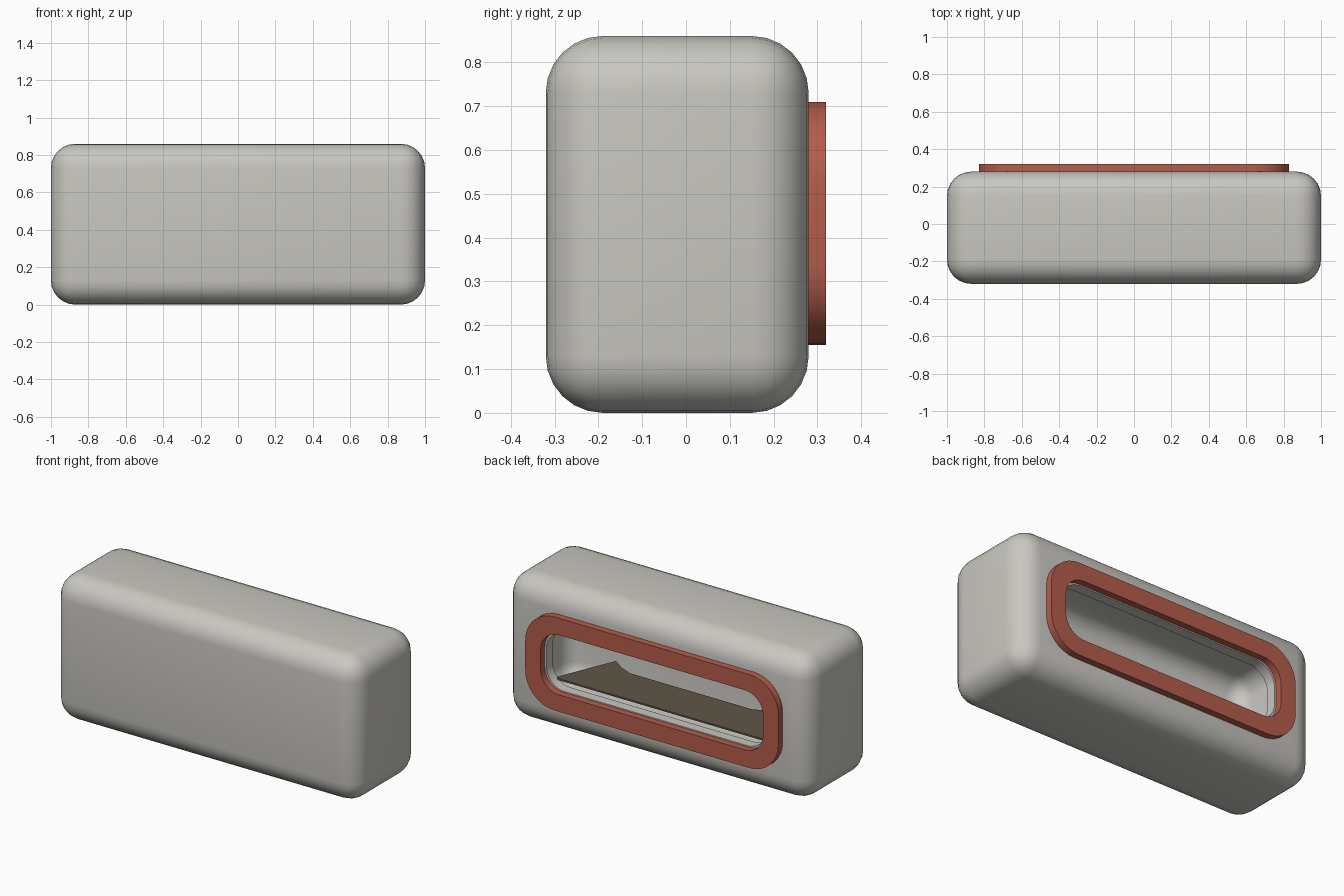
import bpy, bmesh, math
from mathutils import Vector

old = bpy.data.objects.get("Cube")
if old:
    bpy.data.objects.remove(old, do_unlink=True)


def material(name, rgb):
    m = bpy.data.materials.new(name)
    m.use_nodes = True
    m.diffuse_color = (*rgb, 1)
    m.node_tree.nodes["Principled BSDF"].inputs["Base Color"].default_value = (*rgb, 1)
    return m


grey = material("warm grey", (0.58, 0.57, 0.53))
red = material("brick red", (0.46, 0.11, 0.07))
brown = material("dark brown", (0.115, 0.095, 0.065))

CENTRE_Z = 0.432


def finish(bm, name, mat):
    bmesh.ops.recalc_face_normals(bm, faces=bm.faces)
    mesh = bpy.data.meshes.new(name)
    bm.to_mesh(mesh)
    bm.free()
    mesh.materials.append(mat)
    ob = bpy.data.objects.new(name, mesh)
    bpy.context.collection.objects.link(ob)
    return ob


def rounded_box(name, low, high, radius, mat):
    low, high = Vector(low), Vector(high)
    bm = bmesh.new()
    bmesh.ops.create_cube(bm, size=1)
    bmesh.ops.scale(bm, vec=high - low, verts=bm.verts)
    bmesh.ops.translate(bm, vec=(low + high) / 2, verts=bm.verts)
    bmesh.ops.bevel(bm, geom=bm.edges[:], offset=radius, segments=6,
                    profile=0.5, affect='EDGES')
    return finish(bm, name, mat)


def slot_outline(half_x, half_z, radius, steps=8):
    points = []
    corners = ((1, 1), (-1, 1), (-1, -1), (1, -1))
    for i, (sx, sz) in enumerate(corners):
        for k in range(steps + 1):
            a = math.pi / 2 * (i + k / steps)
            points.append((sx * (half_x - radius) + radius * math.cos(a),
                           CENTRE_Z + sz * (half_z - radius) + radius * math.sin(a)))
    return points


def extrude_faces(bm, vector):
    out = bmesh.ops.extrude_face_region(bm, geom=bm.faces[:])
    moved = [g for g in out["geom"] if isinstance(g, bmesh.types.BMVert)]
    bmesh.ops.translate(bm, vec=vector, verts=moved)


def cut(target, cutter):
    mod = target.modifiers.new("cut", 'BOOLEAN')
    mod.object = cutter
    mod.operation = 'DIFFERENCE'
    mod.solver = 'EXACT'
    bpy.context.view_layer.objects.active = target
    bpy.ops.object.modifier_apply(modifier=mod.name)
    bpy.data.objects.remove(cutter, do_unlink=True)


def smooth(ob, degrees):
    bpy.ops.object.select_all(action='DESELECT')
    ob.select_set(True)
    bpy.context.view_layer.objects.active = ob
    bpy.ops.object.shade_smooth_by_angle(angle=math.radians(degrees))


# Hollow rounded housing with a long slot in its back
housing = rounded_box("housing", (-1, -0.32, 0), (1, 0.28, 0.86), 0.13, grey)
cavity = rounded_box("cavity_cutter", (-0.94, -0.26, 0.06), (0.94, 0.22, 0.80), 0.1, grey)
cut(housing, cavity)

bm = bmesh.new()
bm.faces.new([bm.verts.new((x, 0.1, z)) for x, z in slot_outline(0.72, 0.17, 0.12)])
extrude_faces(bm, (0, 0.4, 0))
cut(housing, finish(bm, "slot_cutter", grey))
smooth(housing, 35)

# Raised gasket around the slot
bm = bmesh.new()
outer = [bm.verts.new((x, 0.27, z)) for x, z in slot_outline(0.83, 0.277, 0.19)]
inner = [bm.verts.new((x, 0.27, z)) for x, z in slot_outline(0.73, 0.177, 0.12)]
count = len(outer)
for i in range(count):
    j = (i + 1) % count
    bm.faces.new((outer[i], outer[j], inner[j], inner[i]))
extrude_faces(bm, (0, 0.05, 0))
smooth(finish(bm, "slot_gasket", red), 30)

# Dark shelf inside, narrowing to two horns at the front
half = [(0.70, 0.23), (0.55, -0.13), (0.48, -0.08), (0.40, -0.045)]
plan = half + [(-x, y) for x, y in reversed(half)]
bm = bmesh.new()
bm.faces.new([bm.verts.new((x, y, 0.29)) for x, y in plan])
extrude_faces(bm, (0, 0, 0.01))
finish(bm, "inner_shelf", brown)
